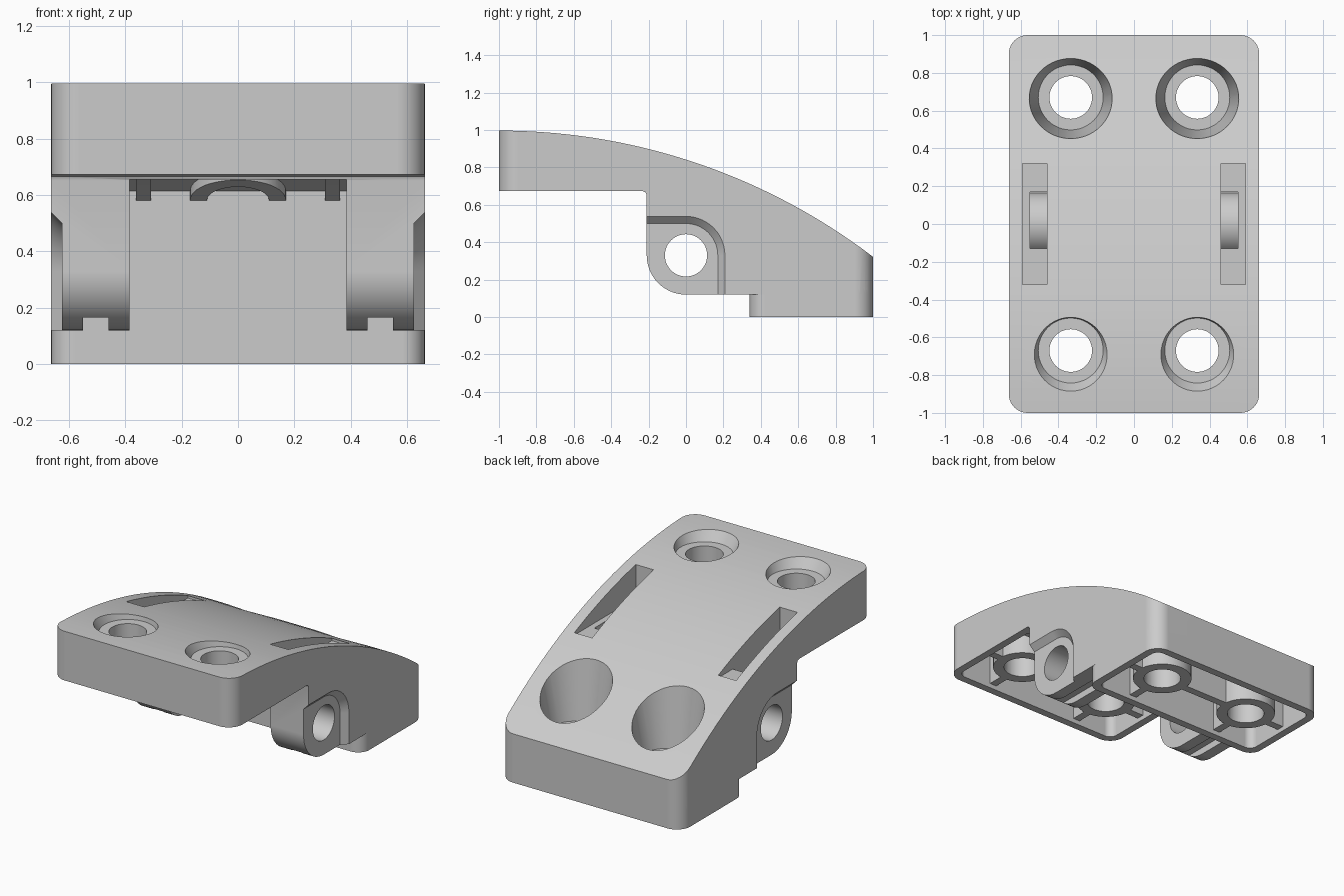
import bpy, bmesh
from math import sin, cos, pi, sqrt

if "Cube" in bpy.data.objects:
    bpy.data.objects.remove(bpy.data.objects["Cube"])

W = 0.663          # half width
R = 3.3            # crown radius, centred at y=-1


def crown(y, drop=0.0):
    r = R - drop
    return 0.997 - R + sqrt(r * r - (y + 1) ** 2)


def crown_pts(y0, y1, drop=0.0, n=32):
    return [(y, crown(y, drop)) for y in (y0 + (y1 - y0) * i / n for i in range(n + 1))]


def arc(cy, cz, r, a0, a1, n=14):
    return [(cy + r * cos(a0 + (a1 - a0) * i / n), cz + r * sin(a0 + (a1 - a0) * i / n))
            for i in range(n + 1)]


def loft(name, loops):
    """Solid between matching closed loops of 3D points."""
    bm = bmesh.new()
    rings = [[bm.verts.new(p) for p in loop] for loop in loops]
    n = len(rings[0])
    for a, b in zip(rings, rings[1:]):
        for i in range(n):
            j = (i + 1) % n
            bm.faces.new((a[i], a[j], b[j], b[i]))
    bm.faces.new(rings[0])
    bm.faces.new(rings[-1])
    bmesh.ops.recalc_face_normals(bm, faces=bm.faces)
    me = bpy.data.meshes.new(name)
    bm.to_mesh(me)
    bm.free()
    ob = bpy.data.objects.new(name, me)
    bpy.context.collection.objects.link(ob)
    return ob


def side_prism(name, prof, x0, x1):
    return loft(name, [[(x, y, z) for y, z in prof] for x in (x0, x1)])


def box(name, x0, x1, y0, y1, z0, z1):
    return side_prism(name, [(y0, z0), (y1, z0), (y1, z1), (y0, z1)], x0, x1)


def cone(name, x, y, z0, r0, z1, r1, shift=0.0, n=48):
    """Upright cone; its top is moved by shift along y."""
    return loft(name, [[(x + r * cos(2 * pi * i / n), y + dy + r * sin(2 * pi * i / n), z)
                        for i in range(n)] for z, r, dy in ((z0, r0, 0), (z1, r1, shift))])


def round_slab(name, w, y0, y1, z0, z1, r_front, r_back):
    out = []
    for cx, cy, r, a in ((w - r_back, y1 - r_back, r_back, 0), (r_back - w, y1 - r_back, r_back, pi / 2),
                         (r_front - w, y0 + r_front, r_front, pi), (w - r_front, y0 + r_front, r_front, 1.5 * pi)):
        out += arc(cx, cy, r, a, a + pi / 2, 10)
    return loft(name, [[(x, y, z) for x, y in out] for z in (z0, z1)])


def boolean(target, tool, op='DIFFERENCE'):
    m = target.modifiers.new(op, 'BOOLEAN')
    m.operation, m.solver, m.object = op, 'EXACT', tool
    bpy.context.view_layer.objects.active = target
    bpy.ops.object.modifier_apply(modifier=m.name)
    bpy.data.objects.remove(tool)


# Outer body: side profile with knuckle, rounded in plan, plus the back foot
profile = ([(-1, 0.673), (-0.23, 0.673), (-0.217, 0.667), (-0.21, 0.653)]
           + arc(0, 0.33, 0.21, pi, 1.5 * pi) + [(1, 0.12)] + crown_pts(-1, 1)[::-1])
body = side_prism("hinge_body", profile, -W, W)
boolean(body, round_slab("plan", W, -1, 1, -0.5, 1.5, 0.1, 0.1), 'INTERSECT')
boolean(body, round_slab("back_foot", W, 0.34, 1, 0, 0.16, 0.08, 0.1), 'UNION')


def cavity(y0, y1, z0, half, drop=0.09):
    prof = [(y0, z0), (y1, z0)] + crown_pts(y0, y1, drop, 16)[::-1]
    return side_prism("cavity", prof, -half, half)


# Hollow pads, leaving screw bosses, ribs and slot housings standing
for y0, y1, base, yc in ((-0.95, -0.26, 0.673, -0.67), (0.39, 0.95, 0.0, 0.67)):
    c = cavity(y0, y1, base - 0.1, W - 0.05)
    boolean(c, round_slab("inner", W - 0.05, y0, y1, -1, 2, 0.05, 0.05), 'INTERSECT')
    low = base + 0.03
    boolean(c, box("cross_rib", -W, W, yc - 0.025, yc + 0.025, low, 1.3))
    for s in (-1, 1):
        x = s * 0.335
        rib_end = yc if base == 0 else y1 + 0.1
        boolean(c, box("long_rib", x - 0.025, x + 0.025, y0 - 0.1, rib_end, low, 1.3))
        boolean(c, cone("boss", x, yc, low, 0.18, 1.3, 0.18))
        if base == 0:
            boolean(c, cone("boss_cup", x, yc, 0.2, 0.205, 0.75, 0.285, 0.03))
        else:
            xs = sorted((s * 0.41, s * 0.7))
            boolean(c, box("slot_housing", *xs, -0.36, -0.2, low, 1.3))
    boolean(body, c)

# Open gap between the knuckles, with shallow ribs and a ring under the crown
gap = cavity(-0.211, 0.34, -0.1, 0.385)
under = [(-0.4, 1.2), (0.6, 1.2)] + crown_pts(-0.4, 0.6, 0.12, 16)[::-1]
for x in (-0.335, 0.335):
    boolean(gap, side_prism("gap_rib", under, x - 0.027, x + 0.027))
ring = side_prism("gap_ring", under, -0.3, 0.3)
boolean(ring, cone("ring_outer", 0, 0.34, 0, 0.17, 1.5, 0.17), 'INTERSECT')
boolean(ring, cone("ring_inner", 0, 0.34, -0.1, 0.11, 1.6, 0.11))
boolean(gap, ring)
boolean(body, gap)

# Stepped screw holes
for s in (-1, 1):
    x = s * 0.335
    for y, floor, r, top, r2, shift in ((-0.67, 0.93, 0.172, 1.1, 0.24, -0.045),
                                        (0.67, 0.26, 0.172, 0.8, 0.264, 0.03)):
        boolean(body, cone("hole", x, y, -0.5, 0.113, 1.5, 0.113))
        boolean(body, cone("counterbore", x, y, floor, r, top, r2, shift))

# Knuckle details on both sides
for s in (-1, 1):
    # chamfered recess in the outer face
    def outline(r):
        return [(-0.5, -0.1), (-0.5, 0.33 + r)] + arc(0, 0.33, r, pi / 2, 0) + [(r, 0.1199), (-0.1, 0.1199)]
    loops = [[(s * x, y, z) for y, z in outline(r)]
             for x, r in ((0.625, 0.17), (0.675, 0.22))]
    boolean(body, loft("side_recess", loops))
    # slot in the crown, opening onto the pin barrel
    xs = sorted((s * 0.46, s * 0.59))
    xp = sorted((s * 0.46, s * 0.55))
    boolean(body, box("slot", *xs, -0.32, 0.32, 0.705, 1.3))
    pocket = box("pocket", *xp, -0.13, 0.17, 0.35, 0.75)
    boolean(pocket, side_prism("barrel", arc(0, 0.33, 0.165, 0, 2 * pi, 48)[:-1], -1, 1))
    boolean(body, pocket)
    # groove under the knuckle
    boolean(body, box("groove", *xp, -0.3, 0.34, 0.05, 0.165))

# Pin hole through both knuckles
boolean(body, side_prism("pin_hole", arc(0, 0.33, 0.113, 0, 2 * pi, 48)[:-1], -1, 1))

bpy.ops.object.select_all(action='DESELECT')
body.select_set(True)
bpy.context.view_layer.objects.active = body
bpy.ops.object.shade_smooth_by_angle(angle=0.5)
wn = body.modifiers.new("even_shading", 'WEIGHTED_NORMAL')
wn.keep_sharp = True
